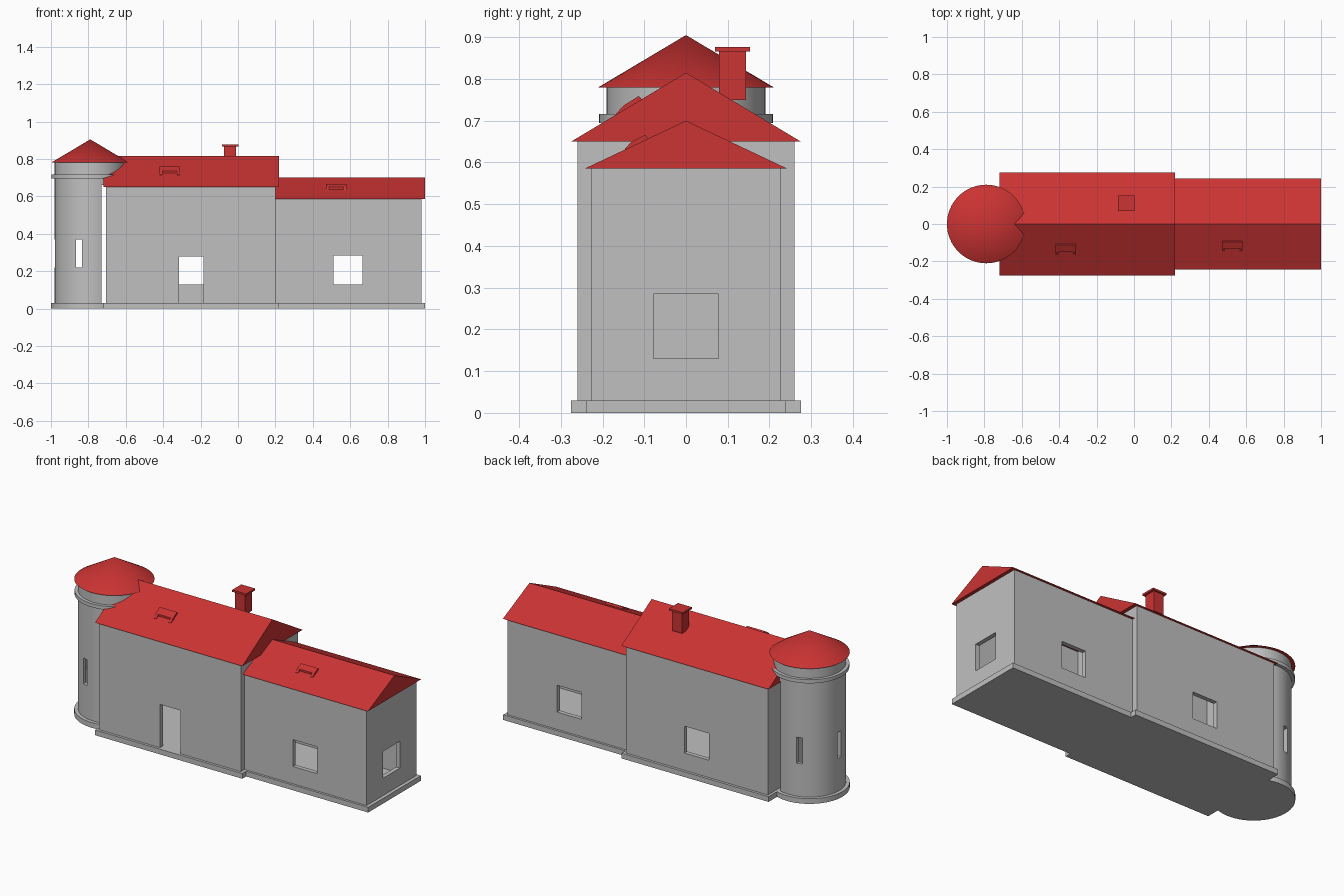
import bpy, bmesh, math

if "Cube" in bpy.data.objects:
    bpy.data.objects.remove(bpy.data.objects["Cube"])


def material(name, rgb):
    m = bpy.data.materials.new(name)
    m.diffuse_color = (*rgb, 1.0)
    m.use_nodes = True
    m.node_tree.nodes["Principled BSDF"].inputs["Base Color"].default_value = m.diffuse_color
    return m


GREY = material("wall grey", (0.53, 0.53, 0.53))
RED = material("roof red", (0.60, 0.033, 0.033))


def finish(name, bm, mat):
    bmesh.ops.recalc_face_normals(bm, faces=bm.faces[:])
    me = bpy.data.meshes.new(name)
    bm.to_mesh(me)
    bm.free()
    me.materials.append(mat)
    ob = bpy.data.objects.new(name, me)
    bpy.context.collection.objects.link(ob)
    return ob


def box(name, x, y, z, mat):
    bm = bmesh.new()
    bmesh.ops.create_cube(bm, size=1)
    for v in bm.verts:
        v.co = [(r[0] + r[1]) / 2 + c * (r[1] - r[0]) for r, c in zip((x, y, z), v.co)]
    return finish(name, bm, mat)


def cone(name, r1, r2, z, mat, x=-0.79, sides=64):
    bm = bmesh.new()
    bmesh.ops.create_cone(bm, cap_ends=True, segments=sides, radius1=r1, radius2=r2,
                          depth=z[1] - z[0])
    bmesh.ops.remove_doubles(bm, verts=bm.verts[:], dist=1e-5)
    bmesh.ops.translate(bm, vec=(x, 0, (z[0] + z[1]) / 2), verts=bm.verts[:])
    return finish(name, bm, mat)


def prism(name, x, profile, mat):
    """Extrude a (y, z) profile along x."""
    bm = bmesh.new()
    face = bm.faces.new([bm.verts.new((x[0], y, z)) for y, z in profile])
    ext = bmesh.ops.extrude_face_region(bm, geom=[face])["geom"]
    bmesh.ops.translate(bm, vec=(x[1] - x[0], 0, 0),
                        verts=[g for g in ext if isinstance(g, bmesh.types.BMVert)])
    return finish(name, bm, mat)


def cut(ob, *cutters):
    bpy.context.view_layer.objects.active = ob
    for c in cutters:
        mod = ob.modifiers.new("opening", 'BOOLEAN')
        mod.operation, mod.solver, mod.object = 'DIFFERENCE', 'EXACT', c
        bpy.ops.object.modifier_apply(modifier=mod.name)
        bpy.data.objects.remove(c)


def hole(x, y, z):
    return box("cutter", x, y, z, GREY)


def smooth(ob):
    bpy.ops.object.select_all(action='DESELECT')
    ob.select_set(True)
    bpy.context.view_layer.objects.active = ob
    bpy.ops.object.shade_smooth_by_angle(angle=math.radians(25))


T = 0.025  # wall thickness
WIN = (0.13, 0.285)

# Plinths
box("house_base", (-0.72, 0.22), (-0.275, 0.275), (0, 0.03), GREY)
box("wing_base", (0.22, 1.0), (-0.24, 0.24), (0, 0.03), GREY)
cone("tower_base", 0.21, 0.21, (0, 0.03), GREY)

# Main house walls with front door and rear window
house = box("house_walls", (-0.705, 0.2), (-0.26, 0.26), (0.03, 0.65), GREY)
cut(house,
    hole((-0.705 + T, 0.2 - T), (-0.26 + T, 0.26 - T), (0, 0.7)),
    hole((-0.315, -0.185), (-0.3, -0.2), (0, 0.28)),
    hole((-0.328, -0.172), (0.2, 0.3), WIN))

# Wing walls with front, rear and end windows
wing = box("wing_walls", (0.2, 0.98), (-0.227, 0.227), (0.03, 0.585), GREY)
cut(wing,
    hole((0.1, 0.98 - T), (-0.227 + T, 0.227 - T), (0, 0.7)),
    hole((0.51, 0.665), (-0.3, 0.3), WIN),
    hole((0.9, 1.1), (-0.078, 0.078), WIN))

# Gable roofs
prism("house_roof", (-0.72, 0.22), [(-0.275, 0.65), (0.275, 0.65), (0, 0.815)], RED)
prism("wing_roof", (0.2, 1.0), [(-0.243, 0.585), (0.243, 0.585), (0, 0.70)], RED)

# Round tower with slit windows, open on the house side below the eaves
tower = cone("tower_walls", 0.19, 0.19, (0.03, 0.78), GREY)
cut(tower,
    cone("cutter", 0.168, 0.168, (0, 0.9), GREY),
    hole((-0.73, -0.5), (-0.3, 0.3), (0, 0.66)),
    hole((-0.865, -0.835), (-0.3, 0.3), (0.22, 0.37)),
    hole((-1.1, -0.9), (-0.015, 0.015), (0.22, 0.37)))
ring = cone("tower_ring", 0.208, 0.208, (0.695, 0.716), GREY)
cut(ring, cone("cutter", 0.18, 0.18, (0.6, 0.8), GREY))
roof = cone("tower_roof", 0.21, 0.0, (0.78, 0.905), RED)
for ob in (tower, ring, roof):
    smooth(ob)

# Chimney
box("chimney_shaft", (-0.075, -0.01), (0.079, 0.144), (0.75, 0.866), RED)
box("chimney_cap", (-0.086, 0.002), (0.07, 0.153), (0.866, 0.877), RED)


# Small roof dormers: a raised hood on two side cheeks
def dormer(name, x, y0, y1, ridge, slope):
    def pt(f, lift):
        y = y0 + (y1 - y0) * f
        return (y, ridge + y * slope + lift)
    cheek = [pt(0, -0.01), pt(0, 0.002), pt(0.25, 0.011), pt(0.8, 0.012), pt(1, -0.01)]
    hood = [pt(0.25, -0.01), pt(0.25, 0.011), pt(0.8, 0.012), pt(1, -0.01)]
    w = 0.016
    prism(name + "_left_cheek", (x[0], x[0] + w), cheek, RED)
    prism(name + "_right_cheek", (x[1] - w, x[1]), cheek, RED)
    prism(name + "_hood", (x[0] + w, x[1] - w), hood, RED)


dormer("house_dormer", (-0.42, -0.31), -0.167, -0.10, 0.815, 0.6)
dormer("wing_dormer", (0.47, 0.58), -0.146, -0.085, 0.70, 0.473)
